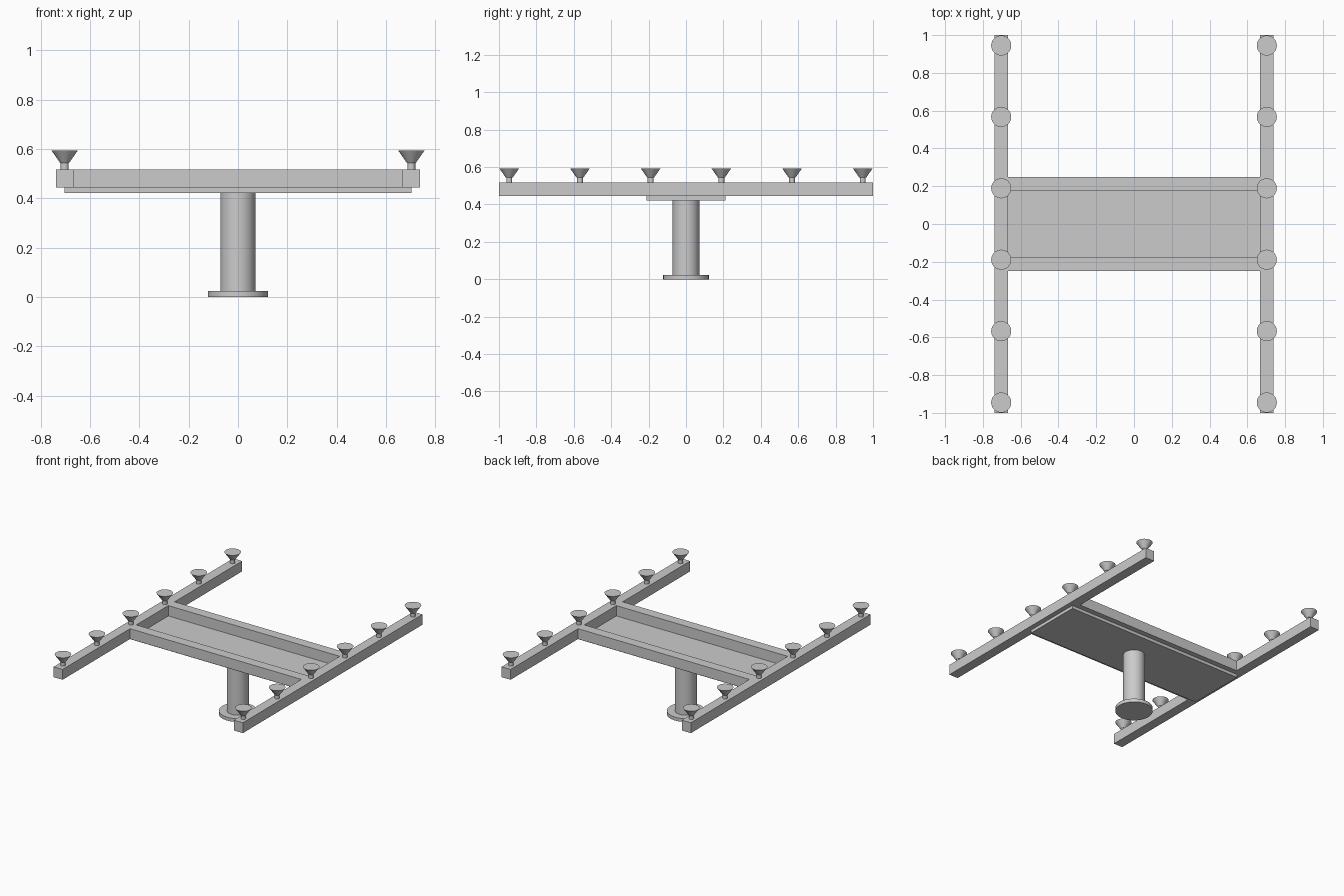
import bpy

cube = bpy.data.objects.get("Cube")
if cube:
    bpy.data.objects.remove(cube, do_unlink=True)

grey = bpy.data.materials.new("plain_grey")
grey.use_nodes = True
COLOUR = (0.6, 0.6, 0.6, 1)
grey.diffuse_color = COLOUR
grey.node_tree.nodes["Principled BSDF"].inputs["Base Color"].default_value = COLOUR


def box(name, x, y, z):
    """Box spanning the given (low, high) ranges."""
    spans = (x, y, z)
    bpy.ops.mesh.primitive_cube_add(size=1, location=[(a + b) / 2 for a, b in spans])
    ob = bpy.context.object
    ob.name = name
    ob.scale = [b - a for a, b in spans]
    bpy.ops.object.transform_apply(location=False, rotation=False, scale=True)
    ob.data.materials.append(grey)
    return ob


def round_part(name, r_low, r_high, z_low, z_high, x=0, y=0, sides=48):
    """Cylinder or cone standing upright between two heights."""
    bpy.ops.mesh.primitive_cone_add(vertices=sides, radius1=r_low, radius2=r_high,
                                    depth=z_high - z_low,
                                    location=(x, y, (z_low + z_high) / 2))
    ob = bpy.context.object
    ob.name = name
    ob.data.materials.append(grey)
    bpy.ops.object.shade_smooth_by_angle()
    return ob


# Pedestal
FRAME_LOW, FRAME_TOP, PLATE_LOW = 0.444, 0.517, 0.422
round_part("pedestal_foot", 0.122, 0.122, 0, 0.024, sides=64)
round_part("pedestal_column", 0.071, 0.071, 0.024, PLATE_LOW, sides=64)

# Mounting plate under the frame
box("mounting_plate", (-0.703, 0.703), (-0.211, 0.211), (PLATE_LOW, FRAME_LOW))

# Cross bars
for label, side in (("front", -1), ("back", 1)):
    y = sorted((side * 0.178, side * 0.248))
    box(label + "_cross_bar", (-0.668, 0.668), y, (FRAME_LOW, FRAME_TOP))

# Long rails, each with a row of suction cups
for label, side in (("left", 1), ("right", -1)):
    x = sorted((side * 0.668, side * 0.738))
    box(label + "_rail", x, (-1, 1), (FRAME_LOW, FRAME_TOP))
    for i in range(6):
        y = -0.945 + i * 0.378
        tag = f"{label}_{i + 1}"
        round_part("cup_stem_" + tag, 0.016, 0.016, FRAME_TOP, 0.543, side * 0.703, y)
        round_part("suction_cup_" + tag, 0.018, 0.053, 0.543, 0.593, side * 0.703, y)
